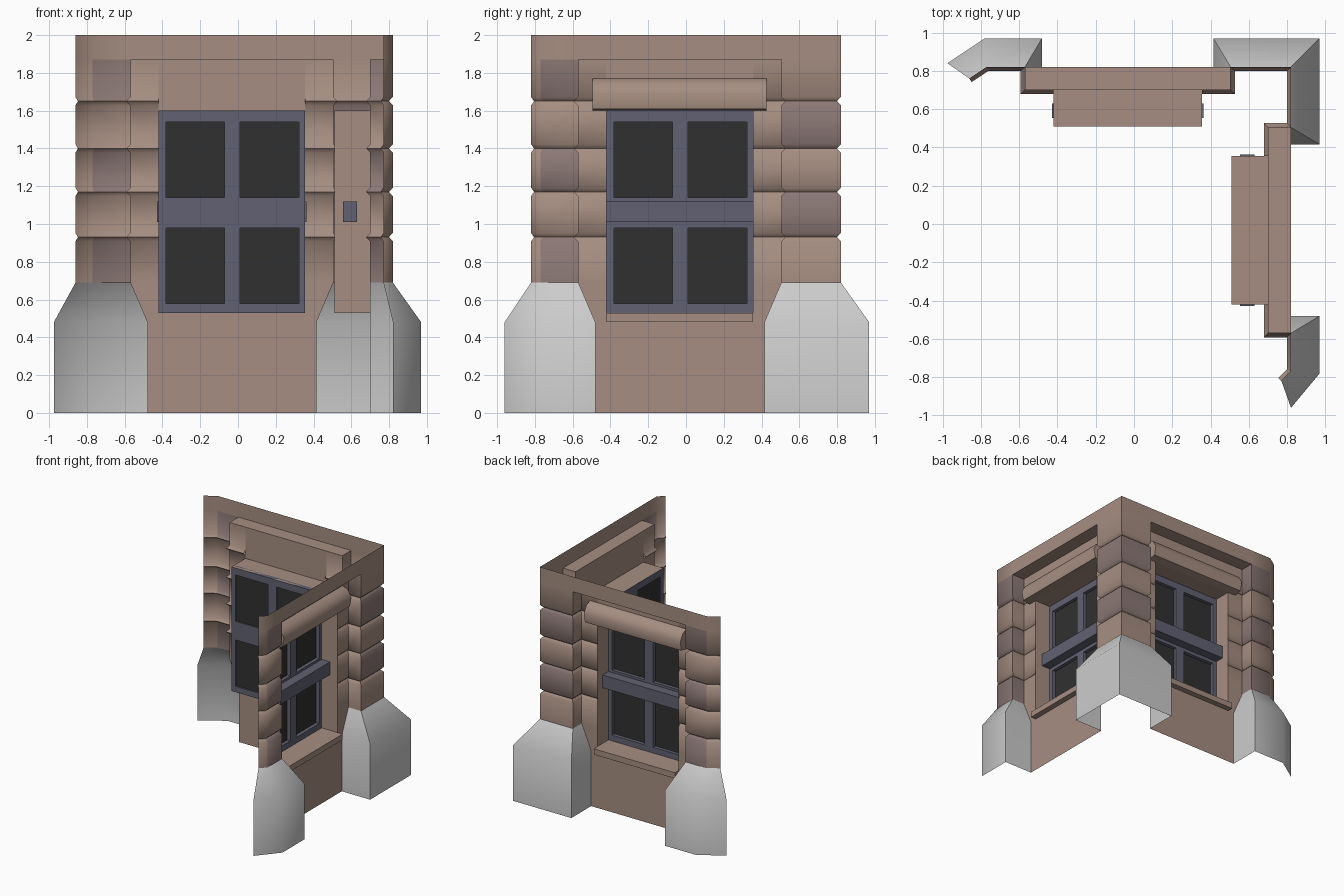
import bpy
from mathutils import Vector

if "Cube" in bpy.data.objects:
    bpy.data.objects.remove(bpy.data.objects["Cube"])


def material(name, rgb):
    m = bpy.data.materials.new(name)
    m.diffuse_color = (*rgb, 1)
    m.use_nodes = True
    m.node_tree.nodes["Principled BSDF"].inputs["Base Color"].default_value = m.diffuse_color
    return m


STONE = material("stone", (0.38, 0.27, 0.22))
DARK = material("dark_stone", (0.26, 0.19, 0.18))
FRAME = material("frame_paint", (0.12, 0.12, 0.17))
GLASS = material("dark_glass", (0.03, 0.03, 0.03))


def mesh(name, verts, faces, mats=(), idx=None, swap=False, angle=0.9):
    """Make an object; swap mirrors it over the corner diagonal onto the right wall."""
    if swap:
        verts = [(y, x, z) for x, y, z in verts]
        faces = [f[::-1] for f in faces]
    me = bpy.data.meshes.new(name)
    me.from_pydata([tuple(v) for v in verts], [], faces)
    for m in mats:
        me.materials.append(m)
    for p, i in zip(me.polygons, idx or []):
        p.material_index = i
    ob = bpy.data.objects.new(name, me)
    bpy.context.collection.objects.link(ob)
    bpy.ops.object.select_all(action='DESELECT')
    ob.select_set(True)
    bpy.context.view_layer.objects.active = ob
    bpy.ops.object.shade_smooth_by_angle(angle=angle)
    return ob


def loft(name, rings, mats=(), pick=None, swap=False):
    """Skin a stack of open (plan path, z) rings."""
    n = len(rings[0][0])
    verts = [(x, y, z) for path, z in rings for x, y in path]
    faces, idx = [], []
    for r in range(len(rings) - 1):
        for i in range(n - 1):
            a = r * n + i
            faces.append((a, a + 1, a + n + 1, a + n))
            idx.append(pick(r, i) if pick else 0)
    return mesh(name, verts, faces, mats, idx, swap)


def boxes(name, specs, mat, swap):
    """One object from several (x0, x1, y0, y1, z0, z1) blocks."""
    verts, faces = [], []
    for x0, x1, y0, y1, z0, z1 in specs:
        b = len(verts)
        verts += [(x, y, z) for z in (z0, z1) for x, y in ((x0, y0), (x1, y0), (x1, y1), (x0, y1))]
        for f in ((3, 2, 1, 0), (4, 5, 6, 7), (0, 1, 5, 4), (1, 2, 6, 5), (2, 3, 7, 6), (3, 0, 4, 7)):
            faces.append(tuple(b + i for i in f))
    return mesh(name, verts, faces, [mat], swap=swap, angle=0.5)


def inset(path, d):
    """Offset an open plan path inwards with mitred corners."""
    pts = [Vector(p) for p in path]
    nrm = [Vector((b.y - a.y, a.x - b.x)).normalized() for a, b in zip(pts, pts[1:])]
    out = []
    for i, p in enumerate(pts):
        n0, n1 = nrm[max(i - 1, 0)], nrm[min(i, len(nrm) - 1)]
        out.append(tuple(p - (n0 + n1) * d / (1 + n0.dot(n1))))
    return out


COURSES = [0.69, 0.93, 1.17, 1.40, 1.65, 1.87]


def pier(name, path, dark_faces, parity, swap=False):
    """Stone pier with V joints between courses and alternating dark blocks."""
    rings, course = [(path, COURSES[0])], []
    groove = inset(path, 0.022)
    for c, z in enumerate(COURSES[1:-1]):
        rings += [(path, z - 0.022), (groove, z), (path, z + 0.022)]
        course += [c, c, c + 1]
    rings.append((path, COURSES[-1]))
    course.append(len(COURSES) - 2)
    loft(name, rings, [STONE, DARK],
         lambda r, i: int(i in dark_faces and course[r] % 2 == parity), swap)


OUT, IN, BACK = 0.82, 0.70, 0.51     # wall face, recess face, window plane
WL, WR, RL, RR = -0.42, 0.355, -0.57, 0.505   # window and recess edges

# Corner pier and its flared grey base
pier("corner_pier", [(IN, WR), (IN, RR), (OUT, RR), (OUT, OUT), (RR, OUT), (RR, IN), (WR, IN)],
     (2, 3), 1)


def base_corner(a, o):
    return [(IN, a), (o, a), (o, o), (a, o), (a, IN)]


low = base_corner(0.415, 0.97)
loft("corner_base", [(low, 0), (low, 0.48), (base_corner(RR, OUT), 0.69)])


def wall(side, end, base_end, swap):
    # End pier, chamfered at the outer end, with flared base
    top = [(RL, IN), (RL, OUT), (-0.77, OUT), end]
    pier(side + "_end_pier", [(WL, IN)] + top, (1, 2), 0, swap)
    foot = [(-0.48, IN), (-0.48, 0.97), (-0.78, 0.97), base_end]
    loft(side + "_end_base", [(foot, 0), (foot, 0.48), (top, 0.69)], swap=swap)

    # Lower wall under the window, reaching up beside the sill
    outline = [(-0.48, 0), (0.415, 0), (0.415, 0.48), (RR, 0.69), (WR, 0.69), (WR, 0.48),
               (WL, 0.48), (WL, 0.69), (RL, 0.69), (-0.48, 0.48)]
    mesh(side + "_lower_wall", [(x, IN, z) for x, z in outline],
         [tuple(range(len(outline)))[::-1]], [STONE], swap=swap)

    # Plain frieze, recess ceiling and header panel
    frieze = [(OUT, OUT), (RR, OUT), (RL, OUT), (-0.77, OUT), end]
    loft(side + "_frieze", [(frieze, 1.87), (frieze, 2.0)], [STONE], swap=swap)
    mesh(side + "_recess_ceiling", [(RL, IN, 1.87), (RR, IN, 1.87), (RR, OUT, 1.87), (RL, OUT, 1.87)],
         [(3, 2, 1, 0)], [STONE], swap=swap)
    panel = [(WR, IN), (WL, IN)]
    loft(side + "_header_panel", [(panel, 1.6), (panel, 1.87)], [STONE], swap=swap)

    # Rounded lintel
    prof = [(IN, 1.60), (0.77, 1.61), (0.785, 1.69), (0.75, 1.75), (IN, 1.77)]
    n = len(prof)
    verts = [(x, y, z) for x in (-0.495, 0.425) for y, z in prof]
    faces = [(i + 1, i, n + i, n + i + 1)[::-1] for i in range(n - 1)]
    faces += [tuple(range(n))[::-1], tuple(range(n, 2 * n))]
    mesh(side + "_lintel", verts, faces, [STONE], swap=swap)

    # Window reveal: four inward faces from the recess back to the window
    ring = [(WL, 0.53), (WR, 0.53), (WR, 1.6), (WL, 1.6)]
    verts = [(x, y, z) for y in (BACK, IN) for x, z in ring]
    faces = [(i, i + 4, (i + 1) % 4 + 4, (i + 1) % 4)[::-1] for i in range(4)]
    mesh(side + "_window_reveal", verts, faces, [STONE], swap=swap)
    boxes(side + "_sill", [(WL, WR, IN, 0.75, 0.48, 0.53)], STONE, swap)

    # Window frame, projecting cross bar and four panes
    f0, f1 = BACK, BACK + 0.04
    stiles = [(WL, -0.382), (-0.072, 0.01), (0.322, WR)]
    rails = [(0.53, 0.58), (0.98, 1.14), (1.54, 1.6)]
    boxes(side + "_window_frame",
          [(a, b, f0, f1, 0.53, 1.6) for a, b in stiles]
          + [(a, b, f0, f1, z0, z1) for z0, z1 in rails
             for a, b in ((-0.382, -0.072), (0.01, 0.322))], FRAME, swap)
    boxes(side + "_cross_bar", [(WL - 0.008, WR + 0.008, 0.555, 0.63, 1.01, 1.12),
                                (WL, WR, f1, 0.555, 1.01, 1.12)], FRAME, swap)
    verts, faces = [], []
    for x0, x1 in ((-0.382, -0.072), (0.01, 0.322)):
        for z0, z1 in ((0.58, 0.98), (1.14, 1.54)):
            b = len(verts)
            verts += [(x1, f0 + 0.01, z0), (x0, f0 + 0.01, z0), (x0, f0 + 0.01, z1), (x1, f0 + 0.01, z1)]
            faces.append((b, b + 1, b + 2, b + 3))
    mesh(side + "_panes", verts, faces, [GLASS], swap=swap)


wall("back", (-0.86, 0.76), (-0.975, 0.84), False)
wall("right", (-0.82, 0.77), (-0.96, 0.82), True)
